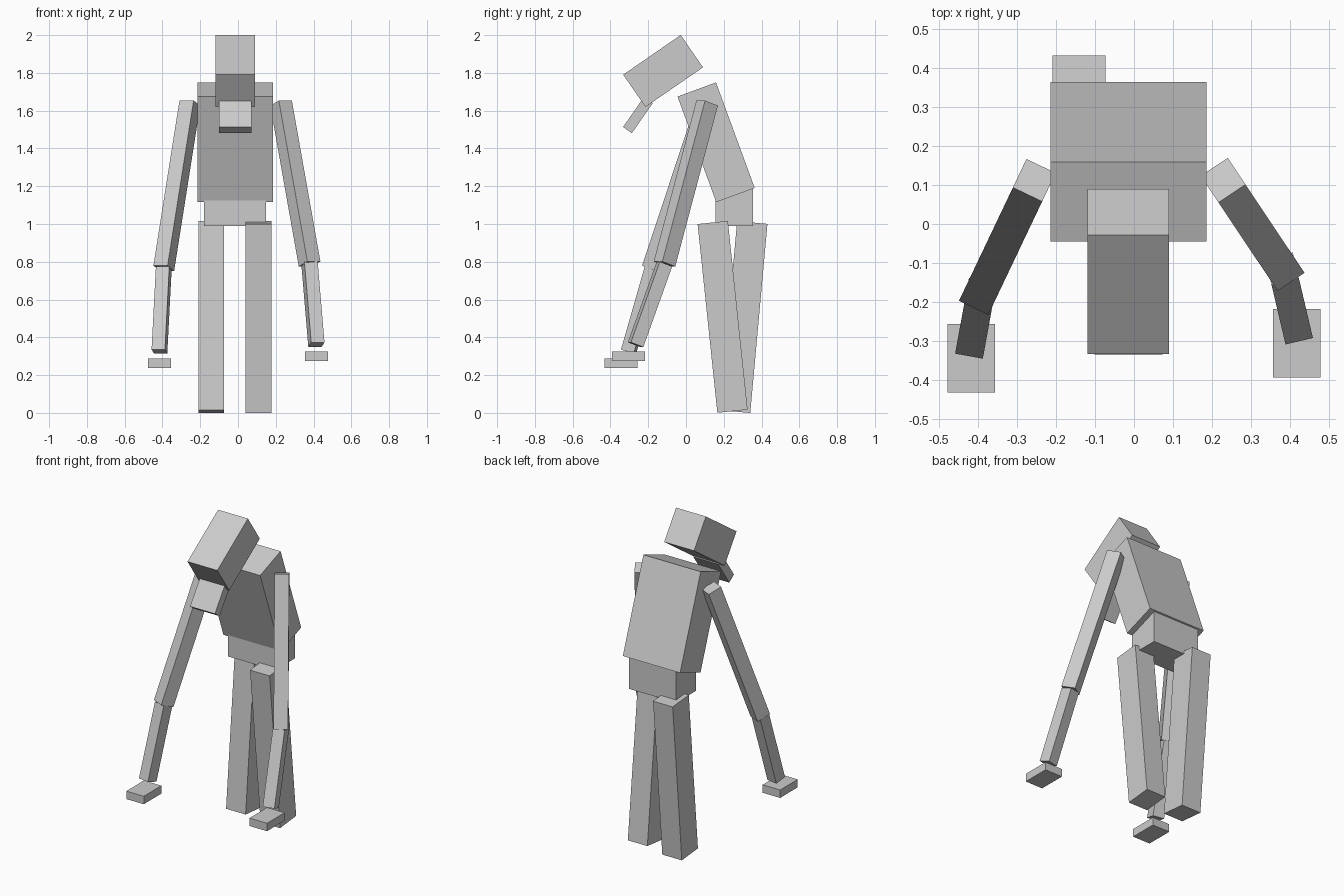
import bpy
from mathutils import Matrix, Vector


def box(name, a, b, width, depth):
    """Box running from point a to point b; width is its level cross direction."""
    a, b = Vector(a), Vector(b)
    z = (a - b).normalized()
    if abs(z.z) > 0.9999:
        x = Vector((1, 0, 0))
    else:
        x = z.cross(Vector((0, 0, 1))).normalized()
    y = z.cross(x)
    bpy.ops.mesh.primitive_cube_add(size=1)
    ob = bpy.context.object
    ob.name = name
    m = Matrix((x * width, y * depth, z * (a - b).length)).transposed().to_4x4()
    m.translation = (a + b) / 2
    ob.matrix_world = m
    return ob


# head and jaw, leaning forward
box("head", (-0.015, 0.031, 1.915), (-0.015, -0.2735, 1.705), 0.208, 0.208)
box("jaw", (-0.014, -0.2, 1.655), (-0.014, -0.31, 1.497), 0.173, 0.057)

# torso and hips
box("torso", (-0.014, 0.057, 1.712), (-0.014, 0.262, 1.153), 0.399, 0.217)
box("hips", (-0.016, 0.256, 1.19), (-0.016, 0.256, 0.99), 0.328, 0.198)

# legs in mid-stride
box("left_leg", (0.109, 0.1415, 1.008), (0.109, 0.246, 0.009), 0.136, 0.161)
box("right_leg", (-0.141, 0.351, 1.008), (-0.141, 0.26, 0.007), 0.136, 0.161)

# arms: shoulder, elbow, wrist, hand centre
arms = {
    "right": ((-0.255, 0.112, 1.64), (-0.393, -0.178, 0.765),
              (-0.416, -0.304, 0.325), (-0.416, -0.343, 0.262)),
    "left": ((0.228, 0.112, 1.64), (0.379, -0.114, 0.788),
             (0.415, -0.267, 0.361), (0.416, -0.305, 0.300)),
}
for side, (shoulder, elbow, wrist, hand) in arms.items():
    box(side + "_upper_arm", shoulder, elbow, 0.083, 0.086)
    box(side + "_forearm", elbow, wrist, 0.072, 0.072)
    h = Vector(hand)
    half = Vector((0, 0, 0.025))
    box(side + "_hand", h + half, h - half, 0.122, 0.175)
